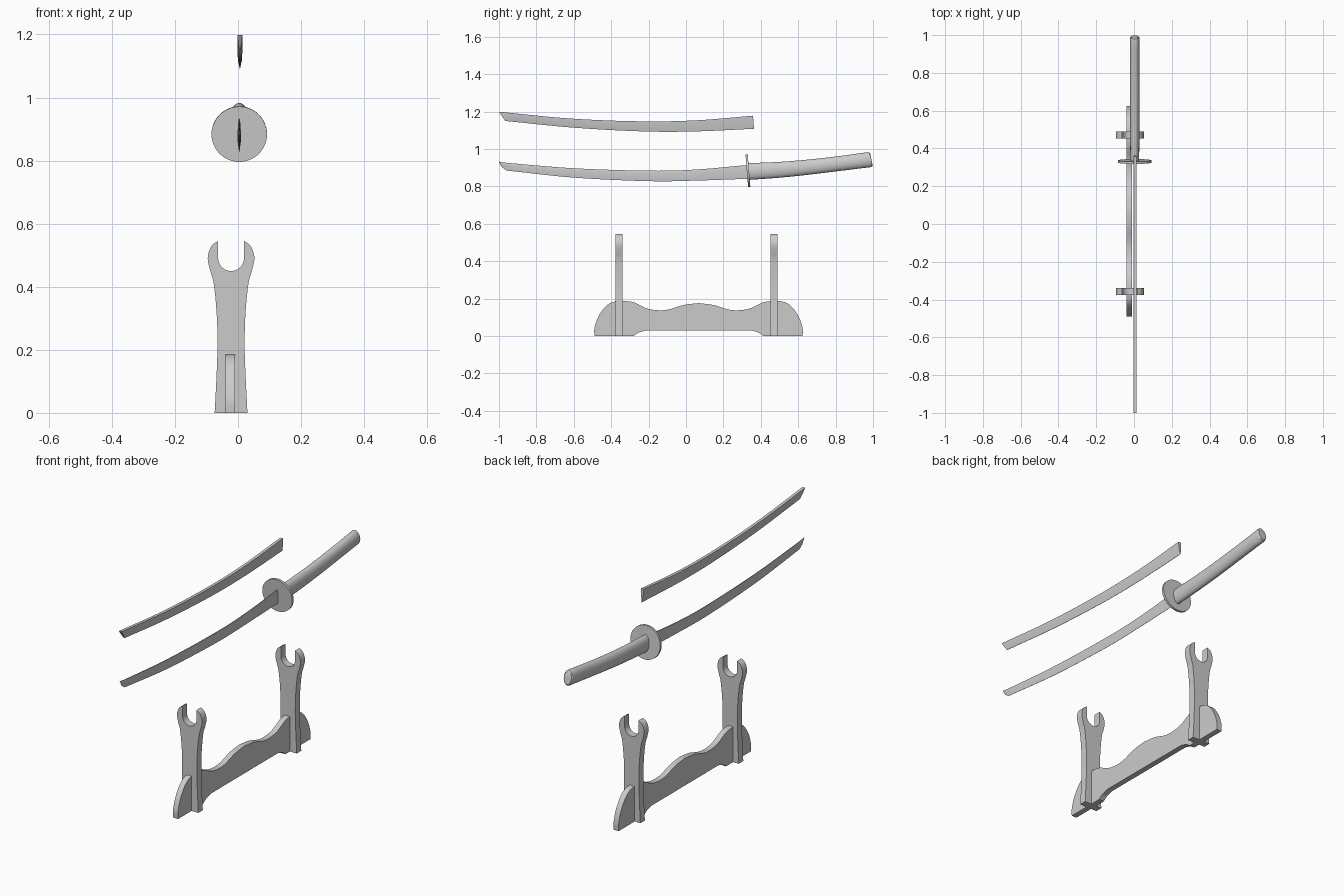
import bpy, bmesh, math
from mathutils import Vector

if "Cube" in bpy.data.objects:
    bpy.data.objects.remove(bpy.data.objects["Cube"])

def spline(pts, n=5):
    """Smooth curve through points of any dimension (Catmull-Rom)."""
    p = [Vector(q) for q in pts]
    p = [2 * p[0] - p[1]] + p + [2 * p[-1] - p[-2]]
    out = []
    for a, b, c, d in zip(p, p[1:], p[2:], p[3:]):
        for i in range(n):
            t = i / n
            out.append(0.5 * (2 * b + (c - a) * t + (2 * a - 5 * b + 4 * c - d) * t**2
                              + (3 * b - a - 3 * c + d) * t**3))
    return out + [p[-2]]

def finish(name, bm, angle=30):
    bmesh.ops.recalc_face_normals(bm, faces=bm.faces)
    mesh = bpy.data.meshes.new(name)
    bm.to_mesh(mesh)
    bm.free()
    ob = bpy.data.objects.new(name, mesh)
    bpy.context.collection.objects.link(ob)
    bpy.ops.object.select_all(action='DESELECT')
    ob.select_set(True)
    bpy.context.view_layer.objects.active = ob
    bpy.ops.object.shade_smooth_by_angle(angle=math.radians(angle))
    return ob

def plate(name, outline, offset):
    """Flat board: closed 3D outline extruded by an offset."""
    bm = bmesh.new()
    face = bm.faces.new([bm.verts.new(v) for v in outline])
    ext = bmesh.ops.extrude_face_region(bm, geom=[face], use_keep_orig=True)
    bmesh.ops.translate(bm, vec=offset,
                        verts=[v for v in ext['geom'] if isinstance(v, bmesh.types.BMVert)])
    return finish(name, bm)

def loft(name, rings, angle=30):
    """Skin between equal rings of points, with capped ends."""
    bm = bmesh.new()
    rows = [[bm.verts.new(p) for p in r] for r in rings]
    n = len(rows[0])
    for a, b in zip(rows, rows[1:]):
        for i in range(n):
            j = (i + 1) % n
            bm.faces.new((a[i], a[j], b[j], b[i]))
    bm.faces.new(rows[0])
    bm.faces.new(rows[-1])
    return finish(name, bm, angle)

def section_rings(stations, section, cx):
    """Stations: (top y, top z, bottom y, bottom z, width scale); section: (x, height 0..1)."""
    return [[(cx + x * w, by + (ty - by) * v, bz + (tz - bz) * v) for x, v in section]
            for ty, tz, by, bz, w in stations]

# Stand: two forked uprights
PX = -0.022
side = [(v.x, v.y) for v in spline([(.052, 0), (.046, .12), (.043, .22), (.046, .32), (.055, .41),
                                    (.066, .45), (.074, .488), (.069, .515), (.058, .534), (.041, .545)], 4)]
slot = [(.041 * math.cos(a), .491 - .041 * math.sin(a))
        for a in [math.pi * i / 20 for i in range(10)]]
half = side + slot
fork = half + [(0, .45)] + [(-x, z) for x, z in reversed(half)]
for name, y in (("front_upright", -.377), ("rear_upright", .452)):
    plate(name, [(PX + x, y, z) for x, z in fork], (0, .038, 0))

# Stand: wavy connecting board, mirrored about its middle
BY = .067
top = [(v.x, v.y) for v in spline([(.557, 0), (.556, .045), (.535, .105), (.495, .16), (.45, .184),
                                   (.39, .187), (.34, .178), (.28, .149), (.22, .138), (.16, .142),
                                   (.08, .166), (0, .176)], 4)]
foot = [(v.x, v.y) for v in spline([(.28, .03), (.30, .025), (.325, .016), (.347, 0)], 3)]
right = foot + top
board = right + [(-y, z) for y, z in reversed(right[:-1])]
plate("connecting_board", [(-.04, BY + y, z) for y, z in board], (.03, 0, 0))

# Sword blade: ridged section swept along a shallow curve, narrowing at the tip
SX = .004
body = spline([(-.96, .926, -.96, .885, .75), (-.6, .897, -.6, .847, .85), (-.2, .884, -.2, .828, 1),
               (.05, .890, .05, .831, 1), (.335, .915, .335, .841, 1)], 6)
tip = [(-.999, .933, -1, .930, .3), (-.985, .930, -.985, .903, .5)]
loft("sword_blade", section_rings(tip + [tuple(s) for s in body],
     [(-.0025, 1), (-.006, .7), (-.0005, 0), (.0005, 0), (.006, .7), (.0025, 1)], SX), 20)

# Sheath: wedge-shaped sleeve floating above the sword
sheath = spline([(-1, 1.199, -.967, 1.15, 1), (-.62, 1.163, -.6, 1.114, 1), (-.25, 1.148, -.23, 1.094, 1),
                 (.05, 1.153, .05, 1.094, 1), (.358, 1.178, .364, 1.108, 1)], 6)
loft("sheath", section_rings(sheath, [(-.008, 1), (-.006, .45), (-.0008, 0),
                                      (.0008, 0), (.006, .45), (.008, 1)], .006), 20)

# Grip: oval tube following the blade curve, with a softened butt
oval = [(.026 * math.cos(a), .5 + .5 * math.sin(a)) for a in [math.tau * i / 32 for i in range(32)]]
grip = spline([(.328, .924, .336, .835, .9), (.5, .931, .507, .847, .95), (.66, .944, .669, .864, 1),
               (.82, .962, .832, .884, 1), (.972, .983, .988, .903, 1)], 3)
butt = [(.98, .982, .995, .906, .96), (.985, .976, .998, .912, .85)]
loft("grip", section_rings([tuple(s) for s in grip] + butt, oval, .004))

# Round hand guard, tilted to sit square to the grip
bm = bmesh.new()
bmesh.ops.create_cone(bm, cap_ends=True, segments=48, radius1=.088, radius2=.088, depth=.012)
guard = finish("hand_guard", bm)
guard.location = (.004, .331, .884)
guard.rotation_euler = (math.radians(90 + 4.7), 0, 0)
